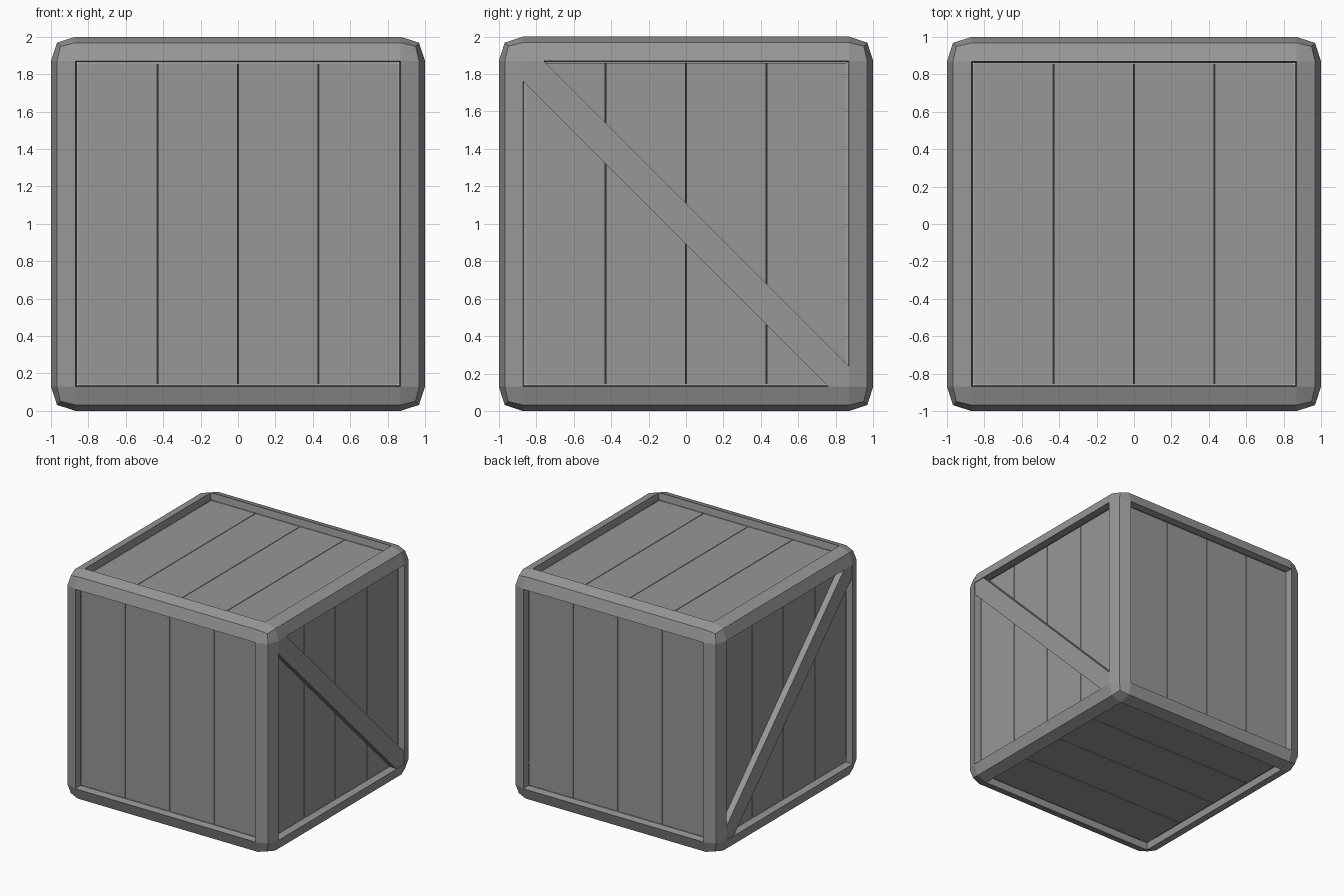
import bpy, bmesh
from itertools import product
from mathutils import Vector

if "Cube" in bpy.data.objects:
    bpy.data.objects.remove(bpy.data.objects["Cube"])

A, M, C = 0.87, 0.968, 0.949      # opening edge, rounded edge middle, corner
DEPTH, TAPER = 0.06, 0.012        # panel recess

grey = bpy.data.materials.new("dark_grey")
grey.diffuse_color = (0.31, 0.31, 0.31, 1)
grey.use_nodes = True
grey.node_tree.nodes["Principled BSDF"].inputs["Base Color"].default_value = grey.diffuse_color


def add_object(name, bm):
    bmesh.ops.recalc_face_normals(bm, faces=bm.faces)
    mesh = bpy.data.meshes.new(name)
    bm.to_mesh(mesh)
    bm.free()
    mesh.materials.append(grey)
    obj = bpy.data.objects.new(name, mesh)
    obj.location.z = 1
    bpy.context.collection.objects.link(obj)
    return obj


# Frame: cube with two-step rounded edges, sides sunk in
bm = bmesh.new()
corner = [(A, A, 1), (A, 1, A), (1, A, A), (A, M, M), (M, A, M), (M, M, A), (C, C, C)]
for s in product((-1, 1), repeat=3):
    for p in corner:
        bm.verts.new([a * b for a, b in zip(p, s)])
bmesh.ops.convex_hull(bm, input=bm.verts)
bmesh.ops.dissolve_limit(bm, angle_limit=0.03, verts=bm.verts, edges=bm.edges)
bm.normal_update()
sides = [f for f in bm.faces if max(abs(c) for c in f.normal) > 0.999]
bmesh.ops.inset_individual(bm, faces=sides, thickness=TAPER, depth=-DEPTH)
bmesh.ops.delete(bm, geom=sides, context='FACES_ONLY')
add_object("crate_frame", bm)


# Plank panels: a flat strip with V grooves between four planks
def panel(name, normal, along):
    n, v = Vector(normal), Vector(along)
    u = v.cross(n)
    h, g = A - TAPER, 0.003
    profile = [(-h, 0)]
    for seam in (-0.43, 0, 0.43):
        profile += [(seam - g, 0), (seam, -0.015), (seam + g, 0)]
    profile.append((h, 0))
    bm = bmesh.new()
    rows = [[bm.verts.new(u * a + v * side + n * (1 - DEPTH + d)) for a, d in profile]
            for side in (-h, h)]
    for i in range(len(profile) - 1):
        bm.faces.new((rows[0][i], rows[0][i + 1], rows[1][i + 1], rows[1][i]))
    obj = add_object(name, bm)
    # face the planks outward
    if obj.data.polygons[0].normal.dot(n) < 0:
        obj.data.flip_normals()


panel("front_planks", (0, -1, 0), (0, 0, 1))
panel("back_planks", (0, 1, 0), (0, 0, 1))
panel("right_planks", (1, 0, 0), (0, 0, 1))
panel("left_planks", (-1, 0, 0), (0, 0, 1))
panel("top_planks", (0, 0, 1), (0, 1, 0))
panel("bottom_planks", (0, 0, -1), (1, 0, 0))

# Diagonal braces on the right and left sides
bm = bmesh.new()
B = 0.76
outline = [(-A, A), (-B, A), (A, -B), (A, -A), (B, -A), (-A, B)]
face = bm.faces.new([bm.verts.new((0.93, y, z)) for y, z in outline])
top = bmesh.ops.extrude_face_region(bm, geom=[face])["geom"]
bmesh.ops.translate(bm, vec=(0.065, 0, 0),
                    verts=[e for e in top if isinstance(e, bmesh.types.BMVert)])
brace = add_object("diagonal_braces", bm)
brace.modifiers.new("mirror", 'MIRROR').use_axis = (True, False, False)
